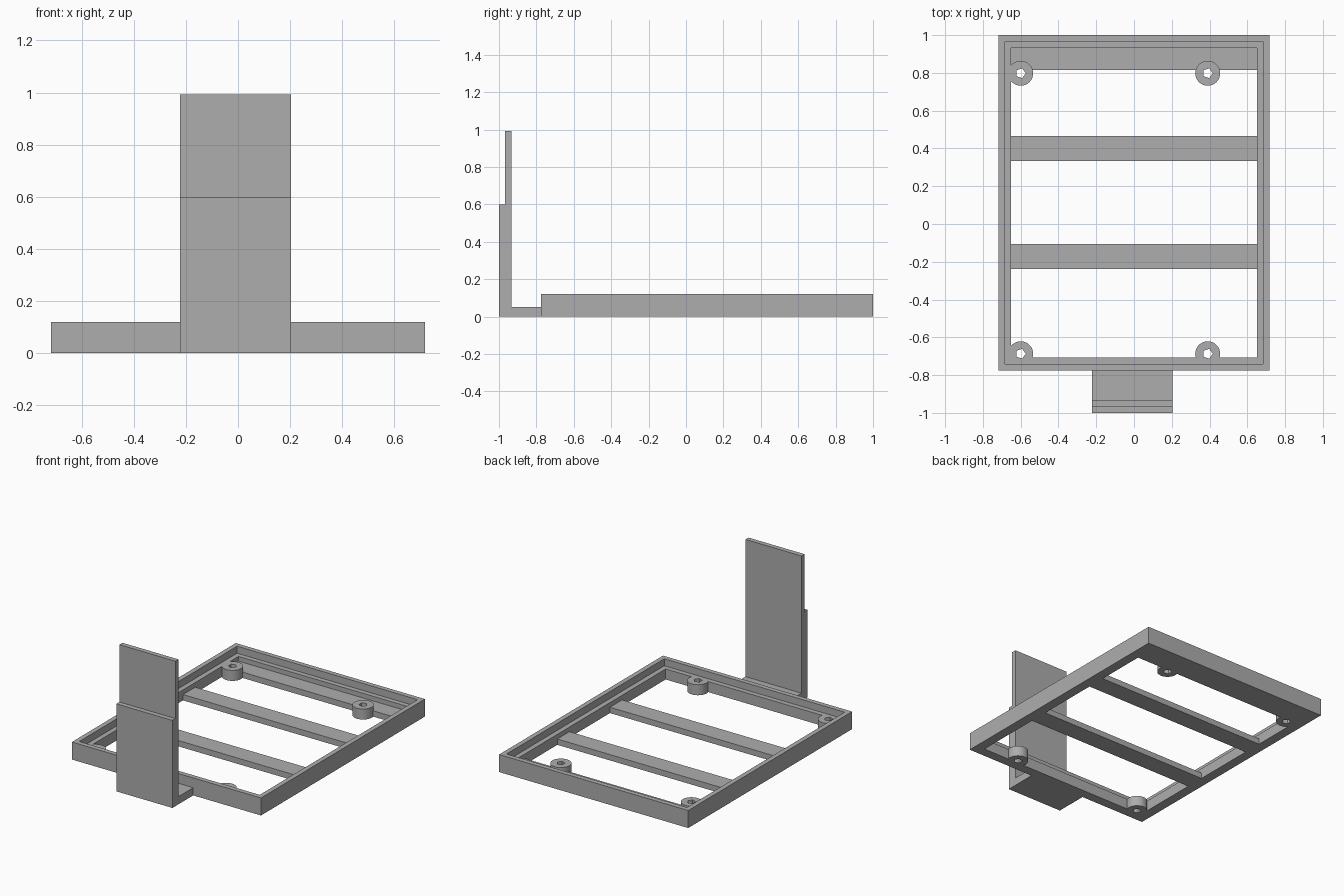
import bpy
import bmesh
from mathutils import Matrix

default = bpy.data.objects.get("Cube")
if default:
    bpy.data.objects.remove(default, do_unlink=True)

grey = bpy.data.materials.new("plain grey")
grey.use_nodes = True
grey.diffuse_color = (0.42, 0.42, 0.42, 1)
grey.node_tree.nodes["Principled BSDF"].inputs["Base Color"].default_value = grey.diffuse_color


def add_object(name, bm):
    bmesh.ops.recalc_face_normals(bm, faces=bm.faces)
    mesh = bpy.data.meshes.new(name)
    bm.to_mesh(mesh)
    bm.free()
    mesh.materials.append(grey)
    obj = bpy.data.objects.new(name, mesh)
    bpy.context.collection.objects.link(obj)
    return obj


def box(name, x, y, z):
    bm = bmesh.new()
    bmesh.ops.create_cube(bm, size=1)
    for v in bm.verts:
        v.co = [r[0] if c < 0 else r[1] for r, c in zip((x, y, z), v.co)]
    return add_object(name, bm)


def cylinder(name, sides, radius, x, y, z0, z1):
    bm = bmesh.new()
    ring = bmesh.ops.create_circle(bm, cap_ends=True, segments=sides, radius=radius)
    if sides == 5:  # point one corner to the side
        bmesh.ops.rotate(bm, verts=bm.verts, matrix=Matrix.Rotation(-1.5708, 3, 'Z'))
    up = bmesh.ops.extrude_face_region(bm, geom=bm.faces[:])
    top = [g for g in up["geom"] if isinstance(g, bmesh.types.BMVert)]
    bmesh.ops.translate(bm, verts=top, vec=(0, 0, z1 - z0))
    bmesh.ops.translate(bm, verts=bm.verts, vec=(x, y, z0))
    return add_object(name, bm)


def cut(obj, cutter):
    mod = obj.modifiers.new("screw hole", 'BOOLEAN')
    mod.operation = 'DIFFERENCE'
    mod.solver = 'EXACT'
    mod.object = cutter


# Rim with a recessed inner ledge, swept as a stepped section round a rectangle
X0, X1, Y0, Y1 = -0.717, 0.717, -0.775, 1.0
RIM, LEDGE = 0.033, 0.067
RIM_TOP, LEDGE_TOP, BAR_TOP = 0.12, 0.072, 0.04
section = [(0, 0), (0, RIM_TOP), (RIM, RIM_TOP), (RIM, LEDGE_TOP), (LEDGE, LEDGE_TOP), (LEDGE, 0)]
bm = bmesh.new()
loops = []
for inset, z in section:
    corners = [(X0 + inset, Y0 + inset), (X1 - inset, Y0 + inset),
               (X1 - inset, Y1 - inset), (X0 + inset, Y1 - inset)]
    loops.append([bm.verts.new((x, y, z)) for x, y in corners])
for a, b in zip(loops, loops[1:] + loops[:1]):
    for i in range(4):
        j = (i + 1) % 4
        bm.faces.new((a[i], a[j], b[j], b[i]))
frame = add_object("tray_frame", bm)

# Low cross bars between the side walls
inner = (X0 + LEDGE, X1 - LEDGE)
back_bar = box("back_bar", inner, (0.815, Y1 - LEDGE), (0, BAR_TOP))
box("middle_bar", inner, (0.333, 0.465), (0, BAR_TOP))
box("front_bar", inner, (-0.237, -0.105), (0, BAR_TOP))

# Round screw bosses with five-sided holes
for x, side in ((-0.6, "right"), (0.39, "left")):
    for y, end in ((-0.687, "front"), (0.798, "back")):
        boss = cylinder(f"{end}_{side}_boss", 32, 0.066, x, y, 0, LEDGE_TOP)
        hole = cylinder(f"{end}_{side}_hole_cutter", 5, 0.027, x, y, -0.1, 0.2)
        hole.hide_render = True
        hole.display_type = 'WIRE'
        hole.hide_set(True)
        cut(boss, hole)
        cut(back_bar if end == "back" else frame, hole)

# Upright bracket: foot and stepped plate, as one extruded outline
outline = [(Y0, 0), (Y0, 0.053), (-0.934, 0.053), (-0.934, 0.993),
           (-0.967, 0.993), (-0.967, 0.6), (-1, 0.6), (-1, 0)]
bm = bmesh.new()
face = bm.faces.new([bm.verts.new((-0.222, y, z)) for y, z in outline])
side = bmesh.ops.extrude_face_region(bm, geom=[face])
moved = [g for g in side["geom"] if isinstance(g, bmesh.types.BMVert)]
bmesh.ops.translate(bm, verts=moved, vec=(0.425, 0, 0))
add_object("upright_bracket", bm)
